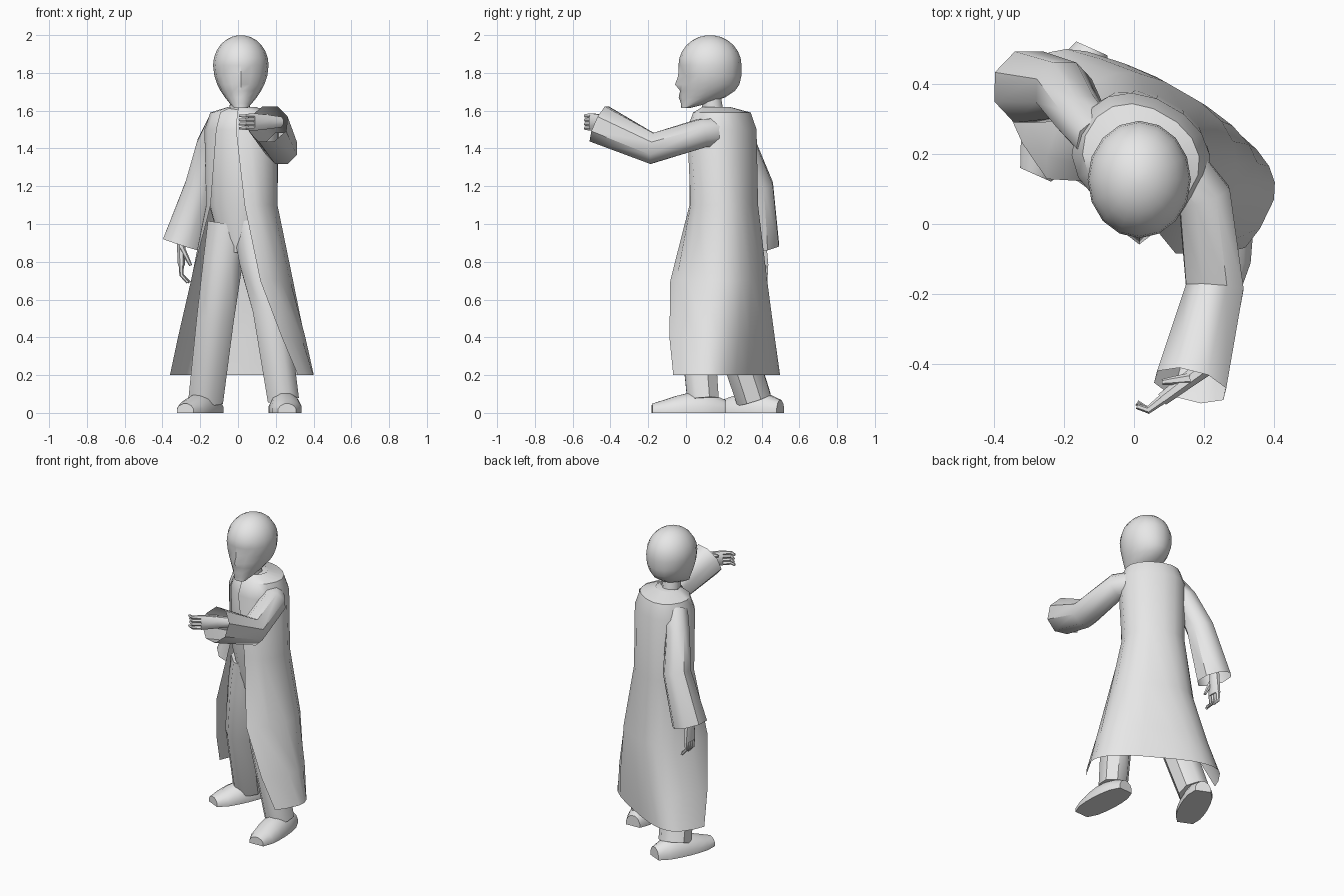
import bpy, bmesh, math
from mathutils import Vector

if "Cube" in bpy.data.objects:
    bpy.data.objects.remove(bpy.data.objects["Cube"])

tone = (.8, .8, .8, 1)
grey = bpy.data.materials.new("plain_grey")
grey.use_nodes = True
grey.diffuse_color = tone
grey.node_tree.nodes["Principled BSDF"].inputs["Base Color"].default_value = tone

# The body is turned partly toward its right
TURN = math.radians(30)
LEFT = Vector((math.cos(TURN), -math.sin(TURN), 0))
FRONT = Vector((-math.sin(TURN), -math.cos(TURN), 0))
UP = Vector((0, 0, 1))
BACK = Vector((0, 1, 0))
RIGHT = Vector((-1, 0, 0))


def power(value, exponent):
    return math.copysign(abs(value) ** exponent, value)


def loft(name, rings, closed=True, cap_start=True, cap_end=True):
    """Skin a list of point rings into one mesh object."""
    bm = bmesh.new()
    rows = [[bm.verts.new(point) for point in ring] for ring in rings]
    count = len(rows[0])
    for lower, upper in zip(rows, rows[1:]):
        for i in range(count if closed else count - 1):
            j = (i + 1) % count
            bm.faces.new((lower[i], lower[j], upper[j], upper[i]))
    if cap_start:
        bm.faces.new(rows[0][::-1])
    if cap_end:
        bm.faces.new(rows[-1])
    bmesh.ops.recalc_face_normals(bm, faces=bm.faces)
    mesh = bpy.data.meshes.new(name)
    bm.to_mesh(mesh)
    bm.free()
    mesh.materials.append(grey)
    obj = bpy.data.objects.new(name, mesh)
    bpy.context.collection.objects.link(obj)


def taper(start, end, exponent=1):
    """Round cross-section whose radius changes along the path."""
    def size(t):
        radius = start + (end - start) * t ** exponent
        return radius, radius
    return size


def tube(name, path, size, sides=8, up=UP, open_end=False):
    """Sweep an oval along a path, never going below the ground."""
    path = [Vector(point) for point in path]
    last = len(path) - 1
    rings = []
    for k, centre in enumerate(path):
        along = (path[min(k + 1, last)] - path[max(k - 1, 0)]).normalized()
        side = along.cross(up).normalized()
        top = side.cross(along)
        width, height = size(k / last)
        ring = []
        for i in range(sides):
            angle = math.tau * (i + .5) / sides
            point = centre + side * width * math.cos(angle) + top * height * math.sin(angle)
            point.z = max(point.z, 0)
            ring.append(point)
        rings.append(ring)
    loft(name, rings, cap_end=not open_end)


def body_ring(z, y, width, depth, gap=0):
    """Ring in the turned body frame, with an optional gap at the front."""
    squareness = min(.9, .6 + z / 4)
    steps = 16
    ring = []
    for i in range(steps):
        angle = gap + (math.tau - gap * 2) * i / (steps - 1 if gap else steps)
        ring.append(Vector((.02, y, z))
                    + LEFT * width * power(math.sin(angle), squareness)
                    + FRONT * depth * power(math.cos(angle), squareness))
    return ring


# Long coat, whose front opens wider toward the flared hem
coat_rows = ((1.62, .16, .07, .07), (1.59, .19, .17, .14), (1.5, .19, .2, .17),
             (1.1, .2, .19, .17), (.7, .17, .26, .24), (.4, .18, .34, .23), (.2, .2, .4, .2))
loft("coat", [body_ring(*row, gap=math.radians(15 + 50 * max(0, 1.4 - row[0])))
              for row in coat_rows], closed=False, cap_start=False, cap_end=False)

# Shirt, fitted just inside the coat down to the crotch
inner_rows = [(z, y, width - .02, depth - .01) for z, y, width, depth in coat_rows[:4]]
loft("torso", [body_ring(*row) for row in inner_rows + [(.85, .19, .1, .1)]])

# Trouser legs
tube("left_leg", [(.08, .16, 1), (.11, .11, .8), (.17, .05, .55), (.24, .09, .07)],
     taper(.12, .09), up=BACK)
tube("right_leg", [(-.05, .2, 1), (-.08, .2, .8), (-.12, .22, .5), (-.17, .36, .07)],
     taper(.12, .1), up=BACK)


# Shoes, highest at the ankle and rounded at heel and toe
def shoe_size(t):
    arch = math.sin(math.pi * t)
    return .05 + .04 * arch ** .5, .06 - .02 * t + .07 * arch * (1 - .6 * t)


def shoe(name, heel, toe):
    heel, toe = Vector(heel), Vector(toe)
    steps = 6
    tube(name, [heel.lerp(toe, k / steps) for k in range(steps + 1)], shoe_size, sides=12)


shoe("left_shoe", (.24, .21, .01), (.26, -.18, .01))
shoe("right_shoe", (-.12, .5, .01), (-.28, .14, .01))

# Sleeves with wide open cuffs
tube("left_sleeve", [(.1, .2, 1.49), (.2, .08, 1.48), (.23, -.18, 1.4), (.16, -.46, 1.53)],
     taper(.08, .11, 3), open_end=True)
tube("right_sleeve", [(-.1, .24, 1.53), (-.15, .3, 1.42), (-.2, .38, 1.2), (-.3, .39, .89)],
     taper(.07, .11, 2), up=BACK, open_end=True)


# Hands, each with curled fingers and a thumb at one edge
def hand(side, wrist, along, across, curl):
    wrist, along = Vector(wrist), Vector(along)
    knuckle = wrist + along * .1
    palm_up = across.cross(along)
    tube(side + "_palm", [wrist - along * .08, wrist, knuckle],
         lambda t: (.03 + .02 * t, .03 - .01 * t), up=palm_up)
    for i in range(4):
        offset = i - 1.5
        base = knuckle + across * offset * .022
        bend = base + along * .05
        tip = bend + along * .04 + curl * (.05 - .01 * abs(offset))
        tube(f"{side}_finger_{i + 1}", [base, bend, tip], taper(.014, .008),
             sides=6, up=palm_up)
    thumb = wrist + across * .03
    tube(side + "_thumb", [thumb, thumb + along * .06 + curl * .03, thumb + along * .1 + curl * .05],
         taper(.016, .008), sides=6, up=palm_up)


hand("left", (.16, -.44, 1.54), (-.8, -.6, 0), UP, BACK)
hand("right", (-.3, .39, .88), -UP, -BACK, -RIGHT)

# Neck
tube("neck", [(.01, .15, 1.55), (.01, .12, 1.75)], taper(.06, .055), up=BACK)


# Head: a domed crown above a face that narrows to the chin
def head_ring(z, width, front, back, nose=0, socket=0):
    steps = 16
    ring = []
    for i in range(steps):
        angle = math.tau * i / steps
        y = (front + back) / 2 - (back - front) / 2 * math.cos(angle)
        if i == 0:
            y -= nose
        elif i in (1, steps - 1):
            y += socket
        ring.append(Vector((.015 + width * math.sin(angle), y, z)))
    return ring


BROW, WIDE, BROW_FRONT, REAR = 1.84, .147, -.04, .294
head = []
# Chin, jaw, lips, upper lip, nose and eyes
for drop, nose, socket in ((1, 0, 0), (.9, 0, 0), (.75, .01, 0), (.6, 0, 0),
                           (.45, .025, 0), (.25, .005, .02)):
    head.append(head_ring(BROW - .225 * drop, WIDE - .11 * drop ** 2,
                          BROW_FRONT + .015 * drop, REAR - .27 * drop ** 4, nose, socket))
# Crown
middle, reach = (BROW_FRONT + REAR) / 2, (REAR - BROW_FRONT) / 2
for k in range(7):
    tilt = math.radians(14 * k)
    shrink = math.cos(tilt)
    head.append(head_ring(BROW + .16 * math.sin(tilt), WIDE * shrink,
                          middle - reach * shrink, middle + reach * shrink))
loft("head", head)

# Smooth shading with sharp creases kept
bpy.ops.object.select_all(action="DESELECT")
for obj in bpy.context.collection.objects:
    if obj.type == "MESH":
        obj.select_set(True)
        bpy.context.view_layer.objects.active = obj
bpy.ops.object.shade_smooth_by_angle(angle=math.radians(45))
